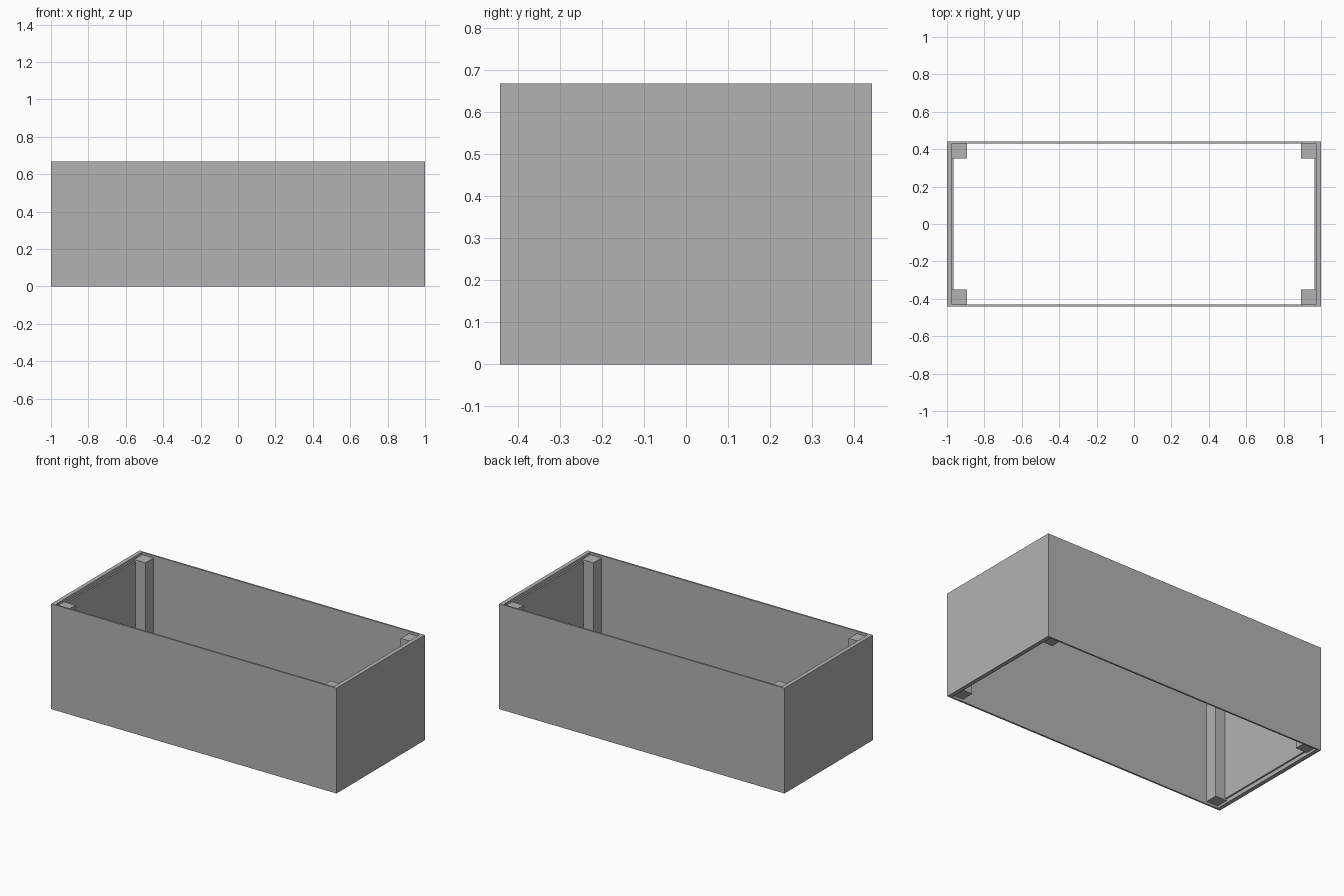
import bpy
import bmesh
from mathutils import Vector

cube = bpy.data.objects.get("Cube")
if cube:
    bpy.data.objects.remove(cube, do_unlink=True)

# Overall size and board thicknesses
HALF_X, HALF_Y, HEIGHT = 1.0, 0.442, 0.667
END_T, SIDE_T, LINER_T = 0.026, 0.011, 0.01
POST, POST_GAP, LINER_GAP = 0.08, 0.015, 0.025
IN_X, IN_Y = HALF_X - END_T, HALF_Y - SIDE_T

grey = bpy.data.materials.new("plain grey")
grey.use_nodes = True
colour = (0.45, 0.45, 0.45, 1)
grey.diffuse_color = colour
grey.node_tree.nodes["Principled BSDF"].inputs["Base Color"].default_value = colour


def box(name, corner_a, corner_b):
    """Flat-faced box between two opposite corners."""
    a, b = Vector(corner_a), Vector(corner_b)
    bm = bmesh.new()
    bmesh.ops.create_cube(bm, size=1)
    size = [abs(n) for n in b - a]
    bmesh.ops.scale(bm, vec=size, verts=bm.verts)
    bmesh.ops.translate(bm, vec=(a + b) / 2, verts=bm.verts)
    mesh = bpy.data.meshes.new(name)
    bm.to_mesh(mesh)
    bm.free()
    mesh.materials.append(grey)
    obj = bpy.data.objects.new(name, mesh)
    bpy.context.collection.objects.link(obj)


# Long panels, fitted between the end panels
for label, s in (("front", -1), ("back", 1)):
    box(label + "_panel", (-IN_X, s * IN_Y, 0), (IN_X, s * HALF_Y, HEIGHT))

for label, s in (("right", -1), ("left", 1)):
    # Thicker end panels
    box(label + "_end_panel", (s * IN_X, -HALF_Y, 0), (s * HALF_X, HALF_Y, HEIGHT))
    # Thin end liners, set in from the rims between the posts
    reach = IN_Y - POST
    box(label + "_end_liner", (s * (IN_X - LINER_T), -reach, LINER_GAP),
        (s * IN_X, reach, HEIGHT - LINER_GAP))
    # Corner posts, just short of both rims
    for depth, t in (("front", -1), ("back", 1)):
        box(f"{depth}_{label}_post", (s * (IN_X - POST), t * (IN_Y - POST), POST_GAP),
            (s * IN_X, t * IN_Y, HEIGHT - POST_GAP))
